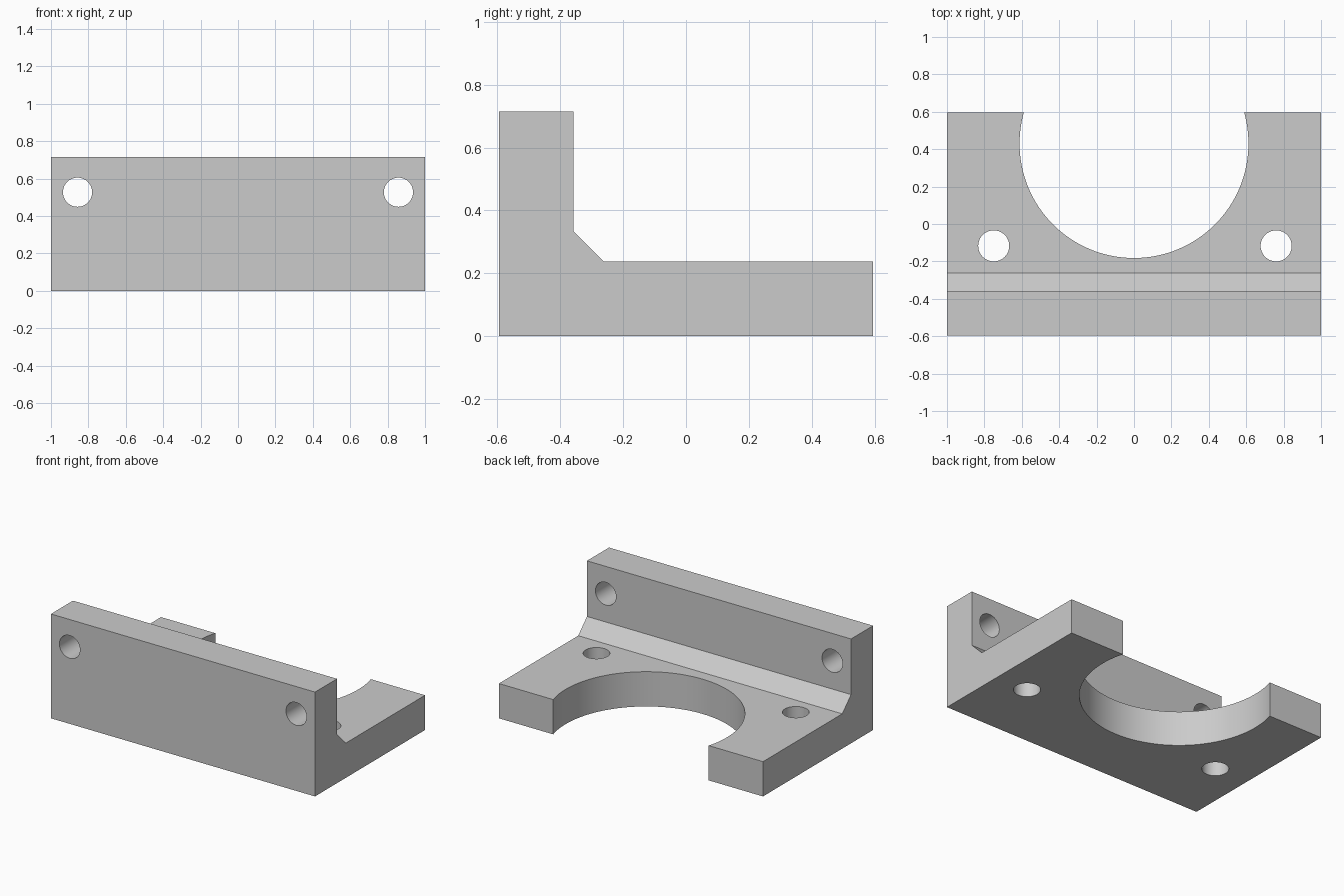
import bpy
import bmesh
import math
from mathutils import Matrix

cube = bpy.data.objects.get("Cube")
if cube:
    bpy.data.objects.remove(cube, do_unlink=True)

# Single plain grey material
grey = bpy.data.materials.new("plain grey")
grey.use_nodes = True
colour = (0.6, 0.6, 0.6, 1)
grey.diffuse_color = colour
grey.node_tree.nodes["Principled BSDF"].inputs["Base Color"].default_value = colour

UNIT = 1 / 42
DEPTH, HEIGHT, PLATE, CHAMFER = 50 * UNIT, 30 * UNIT, 10 * UNIT, 4 * UNIT
FRONT, BACK = -DEPTH / 2, DEPTH / 2
INNER = FRONT + PLATE


def add_object(name, bm):
    bmesh.ops.recalc_face_normals(bm, faces=bm.faces)
    mesh = bpy.data.meshes.new(name)
    bm.to_mesh(mesh)
    bm.free()
    obj = bpy.data.objects.new(name, mesh)
    bpy.context.collection.objects.link(obj)
    mesh.materials.append(grey)
    return obj


# L-shaped bracket: side profile extruded across the width
profile = [(FRONT, 0), (BACK, 0), (BACK, PLATE), (INNER + CHAMFER, PLATE),
           (INNER, PLATE + CHAMFER), (INNER, HEIGHT), (FRONT, HEIGHT)]
bm = bmesh.new()
face = bm.faces.new([bm.verts.new((-1, y, z)) for y, z in profile])
side = bmesh.ops.extrude_face_region(bm, geom=[face])
bmesh.ops.translate(bm, vec=(2, 0, 0),
                    verts=[v for v in side["geom"] if isinstance(v, bmesh.types.BMVert)])
bracket = add_object("mounting_bracket", bm)


def drill(name, centre, radius, length, axis="Z", sides=48):
    """Cut a round hole through the bracket with a hidden cylinder."""
    bm = bmesh.new()
    turn = Matrix.Rotation(math.pi / 2 if axis == "Y" else 0, 4, "X")
    bmesh.ops.create_cone(bm, cap_ends=True, segments=sides, radius1=radius,
                          radius2=radius, depth=length,
                          matrix=Matrix.Translation(centre) @ turn)
    cutter = add_object(name, bm)
    cutter.hide_render = True
    cutter.hide_set(True)
    cutter.display_type = "WIRE"
    cut = bracket.modifiers.new(name, "BOOLEAN")
    cut.operation = "DIFFERENCE"
    cut.solver = "EXACT"
    cut.object = cutter


# Large open bore in the base, then the screw holes
drill("bore_cutter", (0, 0.43, PLATE / 2), 0.612, 0.4, sides=128)
for label, wall_x, base_x in (("right", -0.858, -0.75), ("left", 0.858, 0.76)):
    drill(label + "_wall_hole_cutter", (wall_x, FRONT + PLATE / 2, 0.527), 0.078, 0.4, "Y")
    drill(label + "_base_hole_cutter", (base_x, -0.117, PLATE / 2), 0.083, 0.4)

# Apply the cuts, remove the cutters and smooth the round walls
bpy.context.view_layer.update()
evaluated = bracket.evaluated_get(bpy.context.evaluated_depsgraph_get())
finished = bpy.data.meshes.new_from_object(evaluated)
cutters = [m.object for m in bracket.modifiers]
bracket.modifiers.clear()
bracket.data = finished
finished.materials.clear()
finished.materials.append(grey)
for cutter in cutters:
    bpy.data.objects.remove(cutter, do_unlink=True)

bpy.ops.object.select_all(action="DESELECT")
bracket.select_set(True)
bpy.context.view_layer.objects.active = bracket
bpy.ops.object.shade_smooth_by_angle(angle=math.radians(30))
